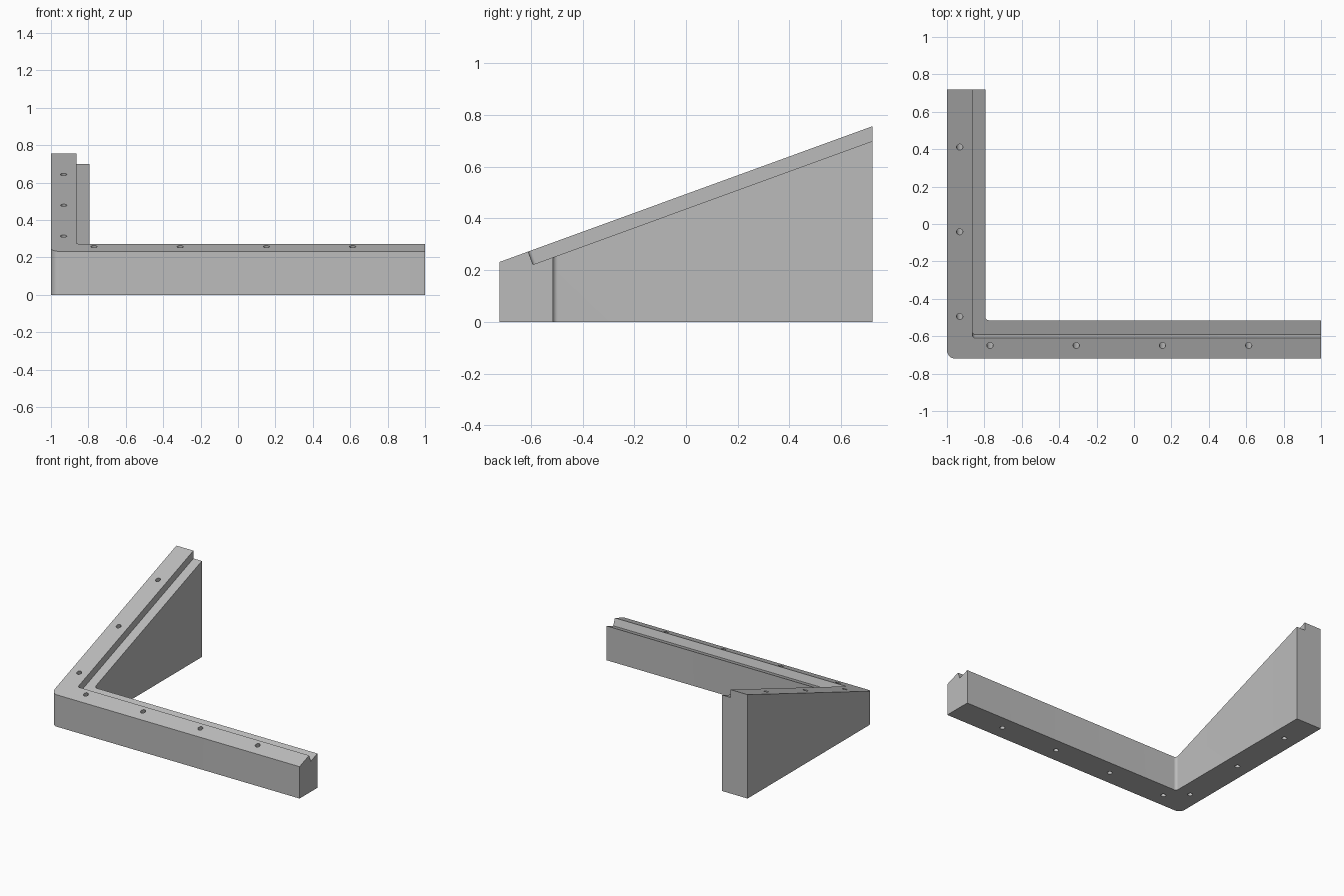
import bpy, bmesh, math
from mathutils import Matrix, Vector

if "Cube" in bpy.data.objects:
    bpy.data.objects.remove(bpy.data.objects["Cube"], do_unlink=True)

TILT = math.radians(20)
FRONT, BACK, FRONT_HEIGHT = -0.72, 0.72, 0.232
# Frame lying on the sloping top: y runs up the slope, z is its normal
SLOPE = Matrix.Translation((0, FRONT, FRONT_HEIGHT)) @ Matrix.Rotation(TILT, 4, 'X')


def along(y):
    """Distance up the slope for a plan position y."""
    return (y - FRONT) / math.cos(TILT)


def rounded(points, steps=8):
    """Outline from (x, y, radius) corners, each radius turned into an arc."""
    out = []
    for i, (x, y, r) in enumerate(points):
        p = Vector((x, y))
        if r == 0:
            out.append(p)
            continue
        a = (Vector(points[i - 1][:2]) - p).normalized()
        b = (Vector(points[(i + 1) % len(points)][:2]) - p).normalized()
        for k in range(steps + 1):
            t = k / steps * math.pi / 2
            out.append(p + r * (a * (1 - math.sin(t)) + b * (1 - math.cos(t))))
    return out


def prism(name, outline, bottom, top, matrix=Matrix()):
    """Closed prism; top is a function of y."""
    bm = bmesh.new()
    low = [bm.verts.new((p.x, p.y, bottom)) for p in outline]
    high = [bm.verts.new((p.x, p.y, top(p.y))) for p in outline]
    n = len(outline)
    bm.faces.new(low[::-1])
    bm.faces.new(high)
    for i in range(n):
        j = (i + 1) % n
        bm.faces.new((low[i], low[j], high[j], high[i]))
    bm.transform(matrix)
    bmesh.ops.recalc_face_normals(bm, faces=bm.faces)
    mesh = bpy.data.meshes.new(name)
    bm.to_mesh(mesh)
    bm.free()
    obj = bpy.data.objects.new(name, mesh)
    bpy.context.collection.objects.link(obj)
    return obj


def cut(target, cutter):
    """Subtract the cutter and discard it."""
    cutter.hide_render = True
    mod = target.modifiers.new("cut", 'BOOLEAN')
    mod.operation, mod.solver, mod.object = 'DIFFERENCE', 'EXACT', cutter
    bpy.context.view_layer.objects.active = target
    bpy.ops.object.modifier_apply(modifier=mod.name)
    bpy.data.objects.remove(cutter, do_unlink=True)


def drill(target, x, y, depth=0.1, radius=0.017, matrix=Matrix()):
    circle = [Vector((x + radius * math.cos(k * math.pi / 12),
                      y + radius * math.sin(k * math.pi / 12))) for k in range(24)]
    cut(target, prism("hole_cutter", circle, -depth, lambda _: depth, matrix))


# L-shaped corner bracket with a sloping top
plan = rounded([(-1, FRONT, 0.045), (1, FRONT, 0), (1, -0.515, 0),
                (-0.795, -0.515, 0.02), (-0.795, BACK, 0), (-1, BACK, 0)])
bracket = prism("corner_frame", plan, 0,
                lambda y: FRONT_HEIGHT + (y - FRONT) * math.tan(TILT))

# Rebate along the inner edge, square to the slope
rebate = rounded([(-0.863, along(-0.61), 0.015), (1.2, along(-0.61), 0),
                  (1.2, 2, 0), (-0.863, 2, 0)])
cut(bracket, prism("rebate_cutter", rebate, -0.0535, lambda _: 0.2, SLOPE))

# Blind holes: square to the slope on top, vertical underneath
for i in range(4):
    x = -0.77 + 0.461 * i
    drill(bracket, x, along(-0.65), matrix=SLOPE)
    drill(bracket, x, -0.617)
for i in range(3):
    drill(bracket, -0.932, along(-0.495) + 0.482 * i, matrix=SLOPE)
    drill(bracket, -0.898, -0.495 + 0.482 * i)

# Single grey material
grey = bpy.data.materials.new("plain_grey")
grey.use_nodes = True
colour = (0.5, 0.5, 0.5, 1)
grey.diffuse_color = colour
grey.node_tree.nodes["Principled BSDF"].inputs["Base Color"].default_value = colour
bracket.data.materials.clear()
bracket.data.materials.append(grey)
for face in bracket.data.polygons:
    face.material_index = 0

bpy.ops.object.select_all(action='DESELECT')
bracket.select_set(True)
bpy.context.view_layer.objects.active = bracket
bpy.ops.object.shade_smooth_by_angle(angle=math.radians(30))
